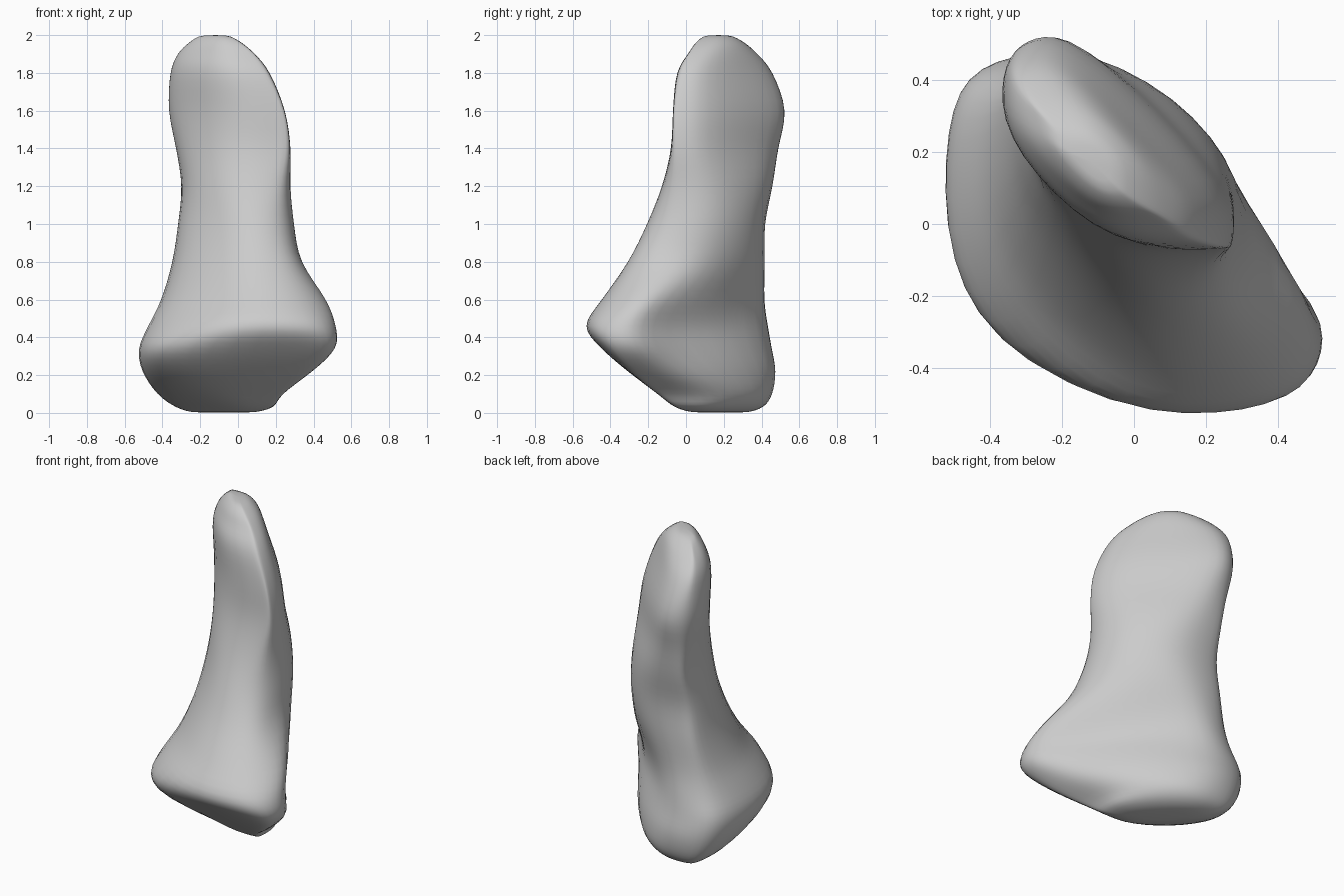
import bpy
import bmesh
from math import cos, sin, pi, sqrt, exp
from mathutils import Vector

STEPS = 4      # rings blended between neighbouring sections
ARC = 5        # points on each rounded corner of a section

cube = bpy.data.objects.get("Cube")
if cube:
    bpy.data.objects.remove(cube, do_unlink=True)

# Sections from crown to sole, in hundredths: height, then the reach of the
# outline in eight compass directions, turning from +x towards +y.
SECTIONS = [
    (200, -5, 9, 24, 29, 20, 0, -10, -11),    # crown
    (196, 2, 14, 31, 40, 26, 4, -5, -3),
    (190, 9, 17, 38, 48, 32, 7, -1, 5),
    (180, 17, 20, 46, 55, 36, 10, 5, 14),
    (160, 25, 26, 53, 58, 37, 9, 7, 22),      # rounded head
    (140, 28, 28, 49, 54, 33, 10, 8, 24),
    (120, 28, 32, 46, 51, 30, 13, 13, 24),    # neck
    (100, 30, 33, 42, 48, 32, 17, 21, 28),
    (80, 34, 31, 42, 50, 35, 24, 31, 38),     # flare
    (60, 48, 27, 42, 52, 41, 34, 45, 54),
    (46, 53, 26, 44, 56, 48, 45, 54, 65),     # front lip
    (34, 53, 28, 46, 61, 53, 50, 45, 63),
    (22, 41, 29, 48, 61, 51, 40, 31, 48),     # undercut
    (10, 24, 28, 46, 57, 43, 21, 15, 27),
    (3, 19, 23, 41, 50, 33, 7, 6, 16),
    (0, 8, 15, 32, 38, 24, -2, -4, 2),        # sole
]

# Hollows in the back: place along the wide axis, height, depth, size
HOLLOWS = [(0.32, 0.38, 0.06, 0.22), (-0.15, 0.5, 0.03, 0.2)]
BACK = Vector((1, 1, 0)).normalized()
WIDE = Vector((1, -1, 0)).normalized()


def blend(a, b, c, d, t):
    """Smooth curve through b and c, with a and d as neighbours."""
    return 0.5 * (2 * b + (c - a) * t + (2 * a - 5 * b + 4 * c - d) * t ** 2
                  + (3 * b - a - 3 * c + d) * t ** 3)


def smooth_rows(rows):
    last = len(rows) - 1
    for i in range(last):
        near = [rows[min(max(i + k, 0), last)] for k in (-1, 0, 1, 2)]
        for s in range(STEPS):
            yield [blend(*vals, s / STEPS) / 100 for vals in zip(*near)]
    yield [v / 100 for v in rows[last]]


def hollowed(p):
    """Press the back side in at each hollow."""
    side = min(max(p.dot(BACK) / 0.2, 0), 1)
    depth = sum(d * exp(-((p.dot(WIDE) - u) / r) ** 2 - ((p.z - z) / r) ** 2)
                for u, z, d, r in HOLLOWS)
    return p - BACK * side * depth


def outline(row):
    """Rounded outline touching the eight reach lines."""
    z, reach = max(row[0], 0), row[1:]
    reach = [min(reach[k], (reach[k - 1] + reach[(k + 1) % 8]) / sqrt(2))
             for k in range(8)]
    corners = []
    for k in range(8):
        a, h, g = k * pi / 4, reach[k], reach[(k + 1) % 8]
        side = (g - h * cos(pi / 4)) / sin(pi / 4)
        corners.append(Vector((h * cos(a) - side * sin(a),
                               h * sin(a) + side * cos(a), z)))
    points = []
    for k in range(8):
        mid = corners[k]
        start = (corners[k - 1] + mid) / 2
        end = (mid + corners[(k + 1) % 8]) / 2
        for s in range(ARC):
            t = s / ARC
            points.append(hollowed(start * (1 - t) ** 2 + mid * 2 * t * (1 - t)
                                   + end * t ** 2))
    return points


def add_cap(bm, ring, lift):
    """Close a ring with a slightly domed fan."""
    centre = sum((v.co for v in ring), Vector()) / len(ring)
    tip = bm.verts.new(centre + Vector((0, 0, lift)))
    for i, v in enumerate(ring):
        bm.faces.new((v, ring[(i + 1) % len(ring)], tip))


# Bone body lofted through the sections
bm = bmesh.new()
rings = [[bm.verts.new(p) for p in outline(row)] for row in smooth_rows(SECTIONS)]
for upper, lower in zip(rings, rings[1:]):
    for i in range(len(upper)):
        j = (i + 1) % len(upper)
        bm.faces.new((upper[i], lower[i], lower[j], upper[j]))
add_cap(bm, rings[0], 0.006)
add_cap(bm, rings[-1], 0)
bmesh.ops.remove_doubles(bm, verts=bm.verts, dist=0.002)

# Soften the creases, as on worn bone
for _ in range(4):
    bmesh.ops.smooth_vert(bm, verts=bm.verts, factor=0.5,
                          use_axis_x=True, use_axis_y=True, use_axis_z=True)
bmesh.ops.recalc_face_normals(bm, faces=bm.faces)
mesh = bpy.data.meshes.new("bone")
bm.to_mesh(mesh)
bm.free()
bone = bpy.data.objects.new("bone", mesh)
bpy.context.collection.objects.link(bone)

# Plain grey
grey = bpy.data.materials.new("light_grey")
grey.use_nodes = True
colour = (0.6, 0.6, 0.6, 1)
grey.diffuse_color = colour
grey.node_tree.nodes["Principled BSDF"].inputs["Base Color"].default_value = colour
mesh.materials.append(grey)

bpy.context.view_layer.objects.active = bone
bone.select_set(True)
bpy.ops.object.shade_smooth_by_angle(angle=pi / 3)
